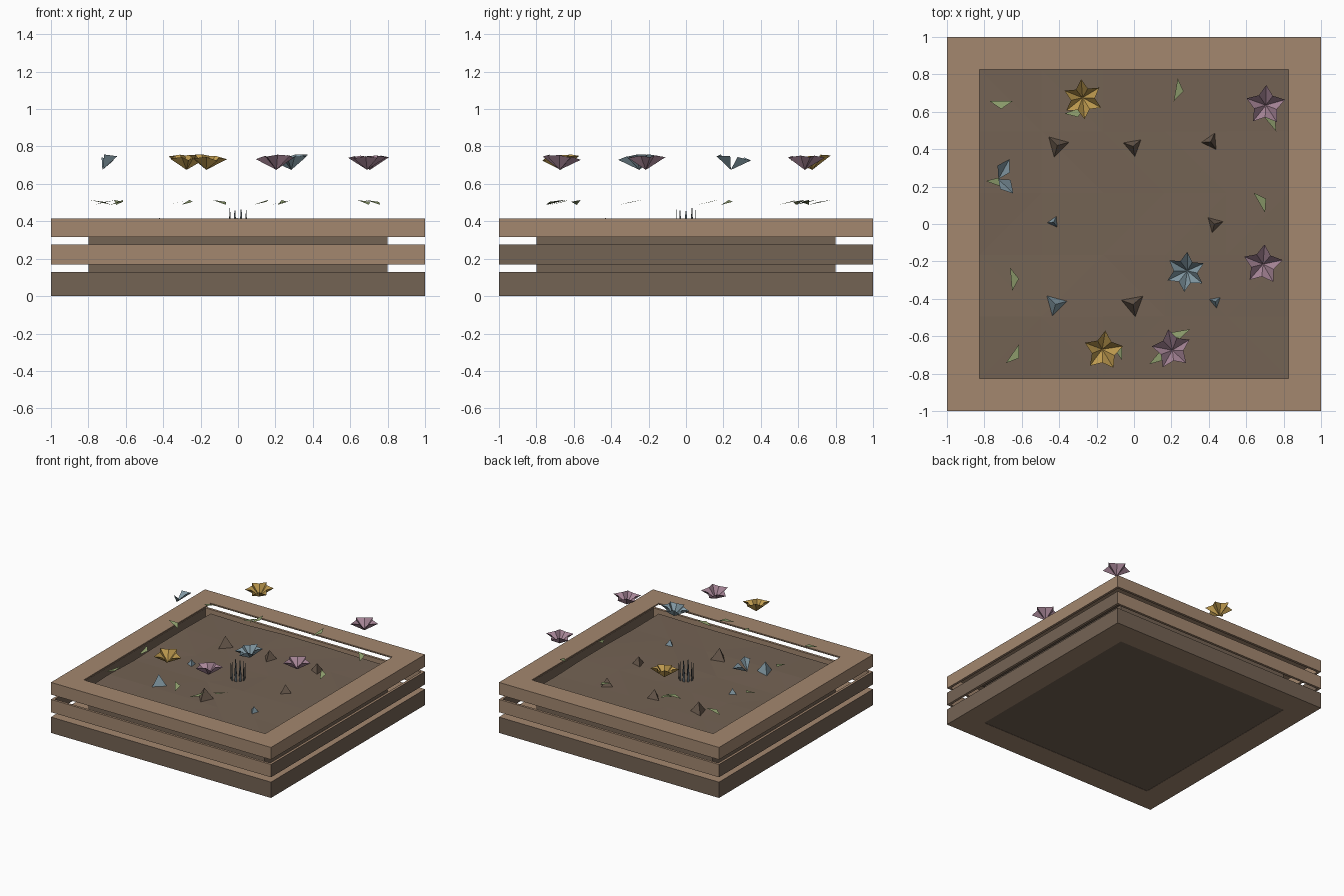
import bpy, bmesh, math, random
from mathutils import Vector, Matrix

random.seed(4)
cube = bpy.data.objects.get("Cube")
if cube:
    bpy.data.objects.remove(cube, do_unlink=True)


def material(name, hex_colour):
    srgb = [int(hex_colour[i:i + 2], 16) / 255 for i in (0, 2, 4)]
    col = [c / 12.92 if c < 0.04 else ((c + 0.055) / 1.055) ** 2.4 for c in srgb] + [1]
    m = bpy.data.materials.new(name)
    m.use_nodes = True
    m.diffuse_color = col
    bsdf = m.node_tree.nodes["Principled BSDF"]
    bsdf.inputs["Base Color"].default_value = col
    bsdf.inputs["Roughness"].default_value = 0.9
    return m


WOOD = material("light wood", "a3876f")
SOIL = material("dark brown", "746354")
STONE = material("stone brown", "6b5b4e")
YELLOW = material("yellow petals", "c09c50")
PINK = material("pink petals", "a98799")
BLUE = material("blue grey", "849ba6")
GREEN = material("leaf green", "92a270")
SLATE = material("slate", "566066")


def finish(name, bm, mats, rule=None):
    """Turn a bmesh into a flat shaded object, colouring faces by rule."""
    bm.normal_update()
    if rule:
        for f in bm.faces:
            f.material_index = rule(f)
    mesh = bpy.data.meshes.new(name)
    bm.to_mesh(mesh)
    bm.free()
    for m in mats:
        mesh.materials.append(m)
    ob = bpy.data.objects.new(name, mesh)
    bpy.context.collection.objects.link(ob)
    return ob


def square_ring(name, outer, inner, z0, z1, mats, rule=None):
    """Square frame with a rectangular section."""
    bm = bmesh.new()
    signs = [(-1, -1), (1, -1), (1, 1), (-1, 1)]
    section = [(outer, z0), (outer, z1), (inner, z1), (inner, z0)]
    loops = [[bm.verts.new((sx * r, sy * r, z)) for sx, sy in signs] for r, z in section]
    for k in range(4):
        a, b = loops[k], loops[(k + 1) % 4]
        for i in range(4):
            j = (i + 1) % 4
            bm.faces.new((a[i], a[j], b[j], b[i]))
    bmesh.ops.recalc_face_normals(bm, faces=bm.faces)
    return finish(name, bm, mats, rule)


def block(name, half, z0, z1, mat):
    bm = bmesh.new()
    bmesh.ops.create_cube(bm, size=1)
    bmesh.ops.scale(bm, vec=(2 * half, 2 * half, z1 - z0), verts=bm.verts)
    bmesh.ops.translate(bm, vec=(0, 0, (z0 + z1) / 2), verts=bm.verts)
    return finish(name, bm, [mat])


# Wooden box: base, two thin slats, and a thin lip on top
square_ring("base_frame", 1, 0.8, 0, 0.13, [WOOD, SOIL], lambda f: int(abs(f.normal.z) < 0.5))
square_ring("middle_slat", 1, 0.98, 0.17, 0.275, [WOOD, SOIL],
            lambda f: int(abs(f.normal.x) > 0.5))
square_ring("top_slat", 1, 0.98, 0.315, 0.415, [WOOD])
square_ring("top_lip", 0.98, 0.825, 0.405, 0.415, [WOOD])

# Soil block with a gently uneven surface
block("soil_block", 0.8, 0.002, 0.318, SOIL)
bm = bmesh.new()
bmesh.ops.create_grid(bm, x_segments=5, y_segments=5, size=0.825)
for v in bm.verts:
    v.co.z = 0.33 + random.uniform(-0.007, 0.007)
bmesh.ops.triangulate(bm, faces=bm.faces)
finish("soil_surface", bm, [SOIL])


def flower(name, x, y, mat, points, turn, petals=None, radius=0.108):
    """Open star cup: creased petals rising from a low centre."""
    bm = bmesh.new()

    def point(r, step, z):
        a = math.radians(turn) + step * math.pi / points
        return bm.verts.new((r * math.cos(a), r * math.sin(a), z))

    for p in petals or range(points):
        centre = bm.verts.new((0, 0, 0))
        tip = point(radius, 2 * p, 0.065)
        left, right = point(0.064, 2 * p + 1, 0.075), point(0.064, 2 * p - 1, 0.075)
        bm.faces.new((centre, tip, left))
        bm.faces.new((centre, right, tip))
    bmesh.ops.remove_doubles(bm, verts=bm.verts, dist=0.0005)
    ob = finish(name, bm, [mat])
    tilt = [random.uniform(-0.14, 0.14) for _ in range(2)]
    ob.rotation_euler = (*tilt, 0)
    ob.location = (x, y, 0.675)


# Flower heads
flower("yellow_flower_back", -0.275, 0.675, YELLOW, 6, 35)
flower("yellow_flower_front", -0.17, -0.67, YELLOW, 5, 85)
flower("pink_flower_back", 0.705, 0.635, PINK, 5, 88)
flower("pink_flower_side", 0.69, -0.215, PINK, 5, 85)
flower("pink_flower_front", 0.205, -0.675, PINK, 5, 100)
flower("blue_flower", 0.285, -0.25, BLUE, 6, 25)
flower("blue_petals", -0.725, 0.24, BLUE, 5, 60, petals=[0, -1.5], radius=0.115)


# Floating leaves: one slim triangle each (x, y, heading in degrees)
leaves = [(-0.71, 0.645, 0), (0.235, 0.715, 80), (0.68, 0.12, 120), (-0.645, -0.295, 95),
          (-0.64, -0.7, 55), (-0.31, 0.6, 20), (0.73, 0.55, 130), (0.13, -0.71, 50),
          (-0.09, -0.67, 125), (0.24, -0.585, 10), (-0.73, 0.22, 160), (-0.27, 0.64, 70)]
for i, (x, y, heading) in enumerate(leaves):
    bm = bmesh.new()
    tri = [(-0.062, 0.012, -0.012), (0, -0.03, 0.004), (0.062, 0.012, 0.014)]
    bm.faces.new([bm.verts.new(c) for c in tri])
    leaf = finish(f"leaf_{i + 1}", bm, [GREEN])
    leaf.rotation_euler.z = math.radians(heading)
    leaf.location = (x, y, 0.5)


# Three sided stones on the soil (x, y, size, material)
stones = [(-0.41, 0.42, 0.065, STONE), (-0.005, 0.415, 0.06, STONE), (0.41, 0.44, 0.055, STONE),
          (0.43, 0, 0.055, STONE), (-0.005, -0.43, 0.07, STONE), (-0.43, 0.01, 0.034, BLUE),
          (-0.42, -0.43, 0.07, BLUE), (0.435, -0.415, 0.04, BLUE)]
for i, (x, y, size, mat) in enumerate(stones):
    bm = bmesh.new()
    bmesh.ops.create_cone(bm, cap_ends=True, segments=3, radius1=size, radius2=0,
                          depth=size * 1.35)
    bmesh.ops.remove_doubles(bm, verts=bm.verts, dist=0.0001)
    bmesh.ops.rotate(bm, verts=bm.verts, cent=(0, 0, 0),
                     matrix=Matrix.Rotation(math.radians(45 + 25 * (i % 3)), 3, 'Z'))
    stone = finish(f"stone_{i + 1}", bm, [mat])
    stone.location = (x, y, 0.325 + size * 0.675)


# Ring of upright grass blades in the middle
bm = bmesh.new()
count = 10
for i in range(count):
    a = 2 * math.pi * i / count
    out = Vector((math.cos(a), math.sin(a), 0))
    side = Vector((-out.y, out.x, 0)) * 0.011
    foot = out * 0.054 + Vector((0, 0, 0.325))
    top = foot + Vector((0, 0, random.uniform(0.125, 0.145)))
    bm.faces.new([bm.verts.new(p) for p in (foot - side, foot + side, top + side * 0.25,
                                           top - side * 0.25)])
finish("grass_blades", bm, [SLATE])
